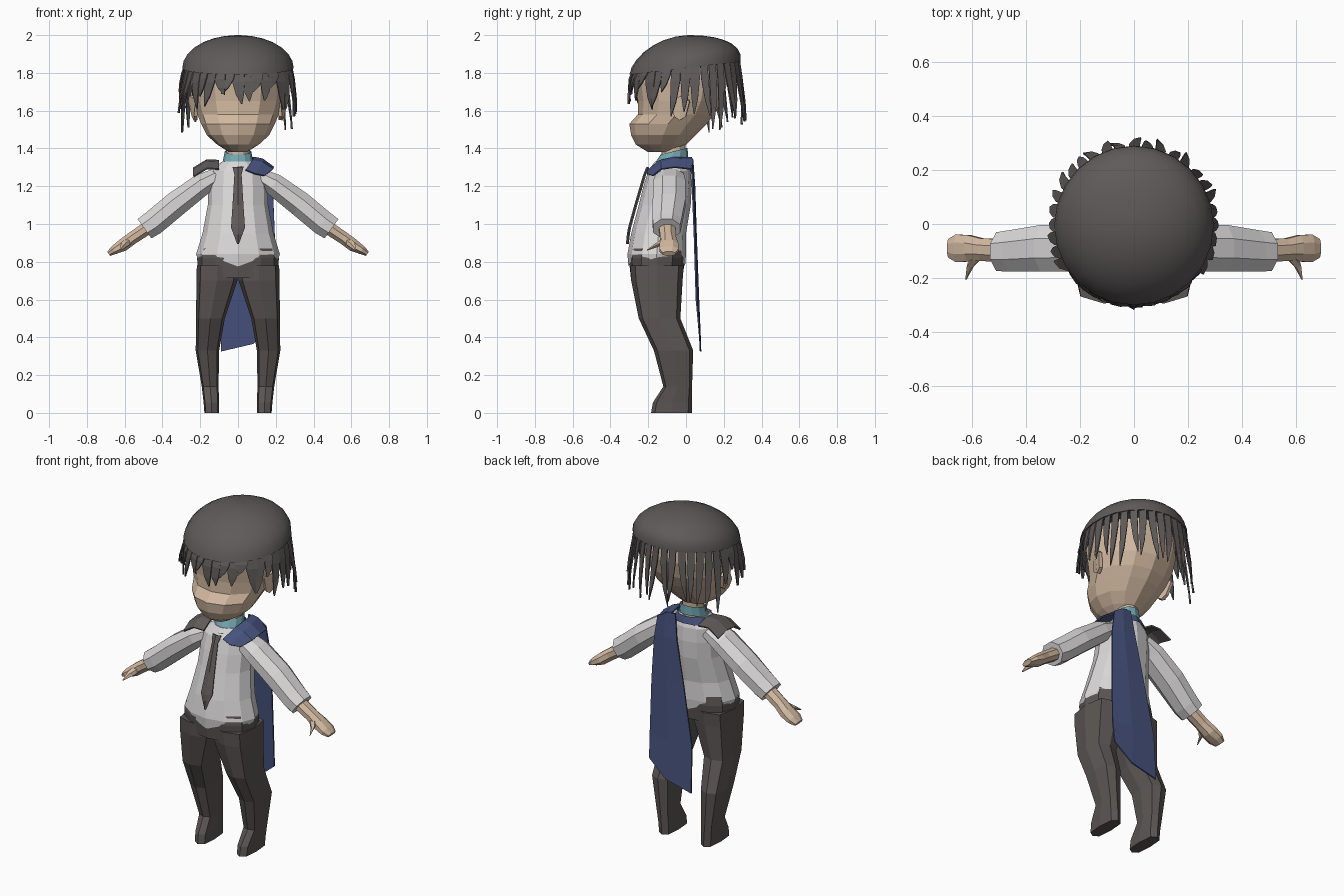
import bpy, bmesh, math, random
from mathutils import Vector

if "Cube" in bpy.data.objects:
    bpy.data.objects.remove(bpy.data.objects["Cube"])
random.seed(4)


def material(name, r, g, b):
    m = bpy.data.materials.new(name)
    m.use_nodes = True
    m.diffuse_color = (r, g, b, 1)
    bsdf = next(n for n in m.node_tree.nodes if n.type == "BSDF_PRINCIPLED")
    bsdf.inputs["Base Color"].default_value = (r, g, b, 1)
    bsdf.inputs["Roughness"].default_value = 0.9
    return m


HAIR = material("hair charcoal", .115, .103, .103)
SKIN = material("skin", .65, .49, .36)
SHIRT = material("shirt white", .70, .68, .68)
PANTS = material("trouser grey", .105, .092, .088)
NAVY = material("cape navy", .062, .085, .205)
TEAL = material("collar teal", .17, .38, .44)


def finish(name, bm, mat):
    bmesh.ops.recalc_face_normals(bm, faces=bm.faces)
    mesh = bpy.data.meshes.new(name)
    bm.to_mesh(mesh)
    bm.free()
    mesh.materials.append(mat)
    ob = bpy.data.objects.new(name, mesh)
    bpy.context.collection.objects.link(ob)
    return ob


def bridge(bm, rows, closed):
    """Join successive rows of points with quads."""
    vs = [[bm.verts.new(p) for p in row] for row in rows]
    n = len(vs[0])
    for a, b in zip(vs, vs[1:]):
        for i in range(n if closed else n - 1):
            j = (i + 1) % n
            bm.faces.new((a[i], a[j], b[j], b[i]))
    return vs


def loft(name, rings, mat, caps=True):
    bm = bmesh.new()
    vs = bridge(bm, rings, True)
    if caps:
        bm.faces.new(vs[0])
        bm.faces.new(vs[-1])
    return finish(name, bm, mat)


def sheet(name, rows, mat, thickness=.008):
    bm = bmesh.new()
    bridge(bm, rows, False)
    ob = finish(name, bm, mat)
    mod = ob.modifiers.new("thickness", "SOLIDIFY")
    mod.thickness = thickness
    mod.offset = 0
    return ob


def ring(z, rx, front, back, cx=0, n=12, power=1.0, tilt=0):
    """Horizontal ring; a power below 1 squares it, tilt raises its back."""
    pts = []
    for i in range(n):
        a = math.tau * i / n - math.pi / 2
        c, s = math.cos(a), math.sin(a)
        x = math.copysign(abs(c) ** power, c)
        y = math.copysign(abs(s) ** power, s)
        pts.append(Vector((cx + rx * x, (front + back) / 2 + (back - front) / 2 * y, z + tilt * y)))
    return pts


def limb(name, stations, mat, side, n=8):
    """Tube in the xz plane; stations are x, y, z, half height, half depth."""
    rings = []
    first, last = Vector(stations[0][:3]), Vector(stations[-1][:3])
    up = (last - first).cross(Vector((0, 1, 0))).normalized()
    for x, y, z, h, d in stations:
        pts = []
        for i in range(n):
            a = math.tau * (i + .5) / n
            p = Vector((x, y, z)) + up * h * 1.06 * math.sin(a) + Vector((0, d * 1.06 * math.cos(a), 0))
            p.x *= side
            pts.append(p)
        rings.append(pts)
    return loft(name, rings, mat)


# Head, neck and ears
loft("head", [ring(*r) for r in (
    (1.38, .045, -.20, -.06), (1.42, .11, -.265, .0), (1.47, .165, -.29, .05),
    (1.53, .195, -.30, .11), (1.58, .215, -.255, .15), (1.65, .235, -.255, .19),
    (1.75, .25, -.27, .22), (1.85, .235, -.22, .21), (1.93, .12, -.1, .12))], SKIN)
loft("neck", [ring(1.28, .06, -.13, -.01), ring(1.46, .06, -.13, .0)], SKIN)
for side, label in ((1, "left"), (-1, "right")):
    sheet(label + "_ear", [
        [(side * .215, -.07, 1.66), (side * .225, -.06, 1.57)],
        [(side * .25, -.02, 1.68), (side * .225, -.03, 1.55)],
        [(side * .255, .02, 1.65), (side * .235, .0, 1.57)]], SKIN, .02)

# Hair cap
cap_rings = []
for step in range(8):
    t = math.radians(2 + 88 * step / 7)
    r = .295 * math.sin(t)
    mid = .025 * math.cos(t) - .005
    cap_rings.append(ring(1.825 + .175 * math.cos(t), r, mid - r, mid + r, n=24,
                          tilt=.035 * math.sin(t) ** 2))
cap = loft("hair_cap", cap_rings, HAIR)
bpy.context.view_layer.objects.active = cap
cap.select_set(True)
bpy.ops.object.shade_smooth_by_angle(angle=math.radians(40))


# Hair strands, hung around the rim and longest at the back
def strand(index, a, length_z, width, flare, sweep):
    def at(angle, radius, z):
        return (radius * math.cos(angle), radius * math.sin(angle) - .003, z)
    root = 1.84 + .04 * math.sin(a)
    rows = []
    for t, w, out in ((-.06, 1, .275), (.3, .95, .293), (.7, .6, .295 + flare * .6), (1, .06, .292 + flare)):
        z = root + (length_z - root) * t
        mid = a + sweep * t * t
        rows.append([at(mid - width * w, out, z), at(mid + width * w, out + .006, z)])
    sheet("hair_strand_%02d" % index, rows, HAIR, .007)


COUNT = 36
for i in range(COUNT):
    a = math.tau * i / COUNT
    back = math.sin(a)
    if back < -.6:
        tip, width, flare = random.uniform(1.60, 1.72), .115, .004
    elif back < .2:
        tip, width, flare = random.uniform(1.56, 1.70), .09, .02
    else:
        tip, width, flare = random.uniform(1.48, 1.58), .07, .025
    strand(i, a, tip, width, flare * random.uniform(.5, 1.4), random.uniform(-.12, .12))

# Shirt body with a zigzag hem
torso = [ring(*r) for r in (
    (.795, .213, -.305, -.005), (.84, .222, -.31, .0), (.95, .188, -.29, .0),
    (1.1, .16, -.25, .025), (1.2, .157, -.225, .03), (1.28, .15, -.2, .025),
    (1.33, .085, -.165, .01))]
for i, p in enumerate(torso[0]):
    p.z += .02 if i % 2 else -.02
loft("shirt_body", torso, SHIRT)

# Sleeves, hands and thumbs
for side, label in ((1, "left"), (-1, "right")):
    limb(label + "_sleeve", [
        (.11, -.085, 1.255, .045, .075), (.19, -.088, 1.21, .06, .088),
        (.33, -.09, 1.105, .068, .088), (.45, -.1, 1.005, .068, .078),
        (.495, -.102, .975, .064, .073)], SHIRT, side)
    limb(label + "_hand", [
        (.47, -.1, .985, .036, .045), (.56, -.095, .925, .034, .042),
        (.61, -.09, .888, .034, .05), (.655, -.09, .862, .024, .052),
        (.685, -.09, .843, .014, .035)], SKIN, side)
    limb(label + "_thumb", [
        (.575, -.115, .915, .022, .02), (.605, -.15, .89, .018, .016),
        (.622, -.205, .862, .003, .003)], SKIN, side, 5)

# Trousers
loft("trouser_hips", [ring(*r, power=.85) for r in (
    (.87, .205, -.295, -.01), (.82, .216, -.303, -.005), (.715, .214, -.292, -.018))], PANTS)
for side, label in ((1, "left"), (-1, "right")):
    rings = []
    for z, inner, outer, front, back in (
            (.78, .0, .218, -.295, -.012), (.70, .003, .22, -.29, -.018),
            (.50, .07, .222, -.25, -.03), (.33, .1, .224, -.17, .038),
            (.14, .103, .192, -.12, .032), (.055, .1, .182, -.175, .032),
            (.0, .1, .178, -.185, .032)):
        rings.append(ring(z, (outer - inner) / 2, front, back,
                          side * (inner + outer) / 2, 8, .6))
    loft(label + "_trouser_leg", rings, PANTS)

# Tie down the shirt front
sheet("tie", [[(-w, y, z), (0, y - .008, z), (w, y, z)] for z, w, y in (
    (1.30, .028, -.198), (1.26, .018, -.215), (1.10, .028, -.262),
    (.98, .036, -.295), (.945, .022, -.301), (.895, .003, -.306))], HAIR)

# Collar and neckline band
loft("collar", [ring(1.325, .082, -.18, .012, tilt=.025),
                ring(1.385, .07, -.135, .008, tilt=.018)], TEAL, False)
loft("neckline_band", [ring(1.285, .13, -.203, .03, tilt=.02),
                       ring(1.325, .088, -.183, .018, tilt=.02)], NAVY, False)

# Navy flap on the left shoulder, carrying the long back cape
sheet("left_shoulder_flap", [
    [(.04, -.2, 1.285), (.09, -.205, 1.265), (.14, -.175, 1.255)],
    [(.075, -.14, 1.335), (.13, -.13, 1.325), (.185, -.13, 1.29)],
    [(.085, -.06, 1.352), (.13, -.06, 1.343), (.188, -.06, 1.3)],
    [(.07, .03, 1.35), (.11, .035, 1.34), (.17, .03, 1.29)]], NAVY)
sheet("cape", [
    [(.05, .028, 1.35), (.11, .035, 1.34), (.165, .03, 1.31)],
    [(.03, .042, 1.2), (.11, .045, 1.2), (.185, .035, 1.18)],
    [(-.02, .05, .95), (.09, .053, .95), (.195, .045, .93)],
    [(-.085, .063, .6), (.07, .066, .6), (.2, .055, .6)],
    [(-.09, .077, .325), (.08, .076, .365), (.195, .068, .46)]], NAVY)

# Dark pad on the right shoulder
sheet("right_shoulder_pad", [
    [(-.10, y, 1.335 - d), (-.165, y - .004, 1.338 - d), (-.235, y, 1.295 - d)]
    for y, d in ((-.18, .045), (-.12, .008), (-.05, 0), (.03, .02))], HAIR, .009)
